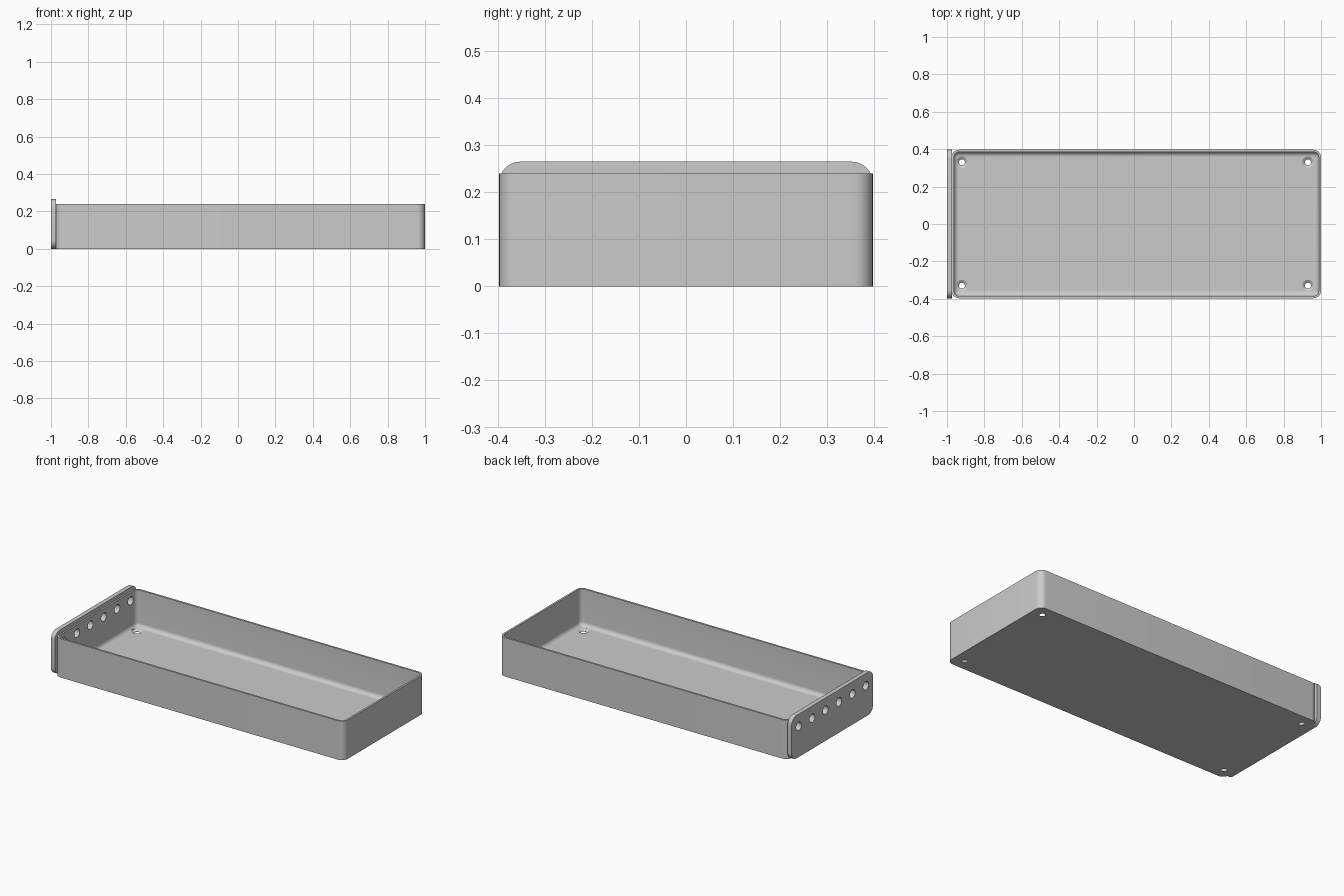
import bpy
import bmesh
import math
from mathutils import Matrix, Vector

default = bpy.data.objects.get("Cube")
if default:
    bpy.data.objects.remove(default, do_unlink=True)

GREY = (0.6, 0.6, 0.6, 1)
grey = bpy.data.materials.new("plain grey")
grey.use_nodes = True
grey.diffuse_color = GREY
grey.node_tree.nodes["Principled BSDF"].inputs["Base Color"].default_value = GREY


def rounded_ring(half_w, half_h, radius, z, segments=8):
    """Points of a rounded rectangle at height z."""
    points = []
    for corner, (sx, sy) in enumerate([(1, 1), (-1, 1), (-1, -1), (1, -1)]):
        for i in range(segments + 1):
            a = math.pi / 2 * (corner + i / segments)
            points.append(Vector((sx * (half_w - radius) + radius * math.cos(a),
                                  sy * (half_h - radius) + radius * math.sin(a), z)))
    return points


def circle_ring(radius, z, sides=32):
    angles = [math.tau * i / sides for i in range(sides)]
    return [Vector((radius * math.cos(a), radius * math.sin(a), z)) for a in angles]


def loft(bm, rings, matrix):
    """Capped solid through rings of equal point count."""
    loops = [[bm.verts.new(matrix @ p) for p in ring] for ring in rings]
    for low, high in zip(loops, loops[1:]):
        for i in range(len(low)):
            j = (i + 1) % len(low)
            bm.faces.new((low[i], low[j], high[j], high[i]))
    bm.faces.new(loops[0][::-1])
    bm.faces.new(loops[-1])


def finish(bm, name):
    bmesh.ops.recalc_face_normals(bm, faces=bm.faces)
    mesh = bpy.data.meshes.new(name)
    bm.to_mesh(mesh)
    bm.free()
    mesh.materials.append(grey)
    obj = bpy.data.objects.new(name, mesh)
    bpy.context.collection.objects.link(obj)
    return obj


# Tray: outer wall, rim, inner wall, floor fillet
LEFT, RIGHT, HALF_Y, HEIGHT = -0.975, 1.0, 0.397, 0.24
WALL, CORNER, FILLET = 0.012, 0.04, 0.026
half_x = (RIGHT - LEFT) / 2
profile = [(0, 0), (0, HEIGHT), (WALL, HEIGHT)]
for i in range(9):
    a = math.pi / 2 * i / 8
    profile.append((WALL + FILLET * (1 - math.cos(a)), WALL + FILLET * (1 - math.sin(a))))
bm = bmesh.new()
loft(bm, [rounded_ring(half_x - d, HALF_Y - d, CORNER - d, z) for d, z in profile],
     Matrix.Translation(((LEFT + RIGHT) / 2, 0, 0)))
tray = finish(bm, "tray")

# End plate: rounded upright slab
PLATE_TOP = 0.265
upright = Matrix.Rotation(math.pi / 2, 4, "Y")
bm = bmesh.new()
loft(bm, [rounded_ring(PLATE_TOP / 2, HALF_Y, 0.045, z) for z in (-1, LEFT + 0.002)],
     Matrix.Translation((0, 0, PLATE_TOP / 2)) @ upright)
plate = finish(bm, "end_plate")

# Cutters: countersunk floor holes and a row of plate holes
bm = bmesh.new()
for x in (-0.92, 0.93):
    for y in (-0.33, 0.33):
        loft(bm, [circle_ring(0.016, -0.05), circle_ring(0.016, 0.002),
                  circle_ring(0.031, WALL), circle_ring(0.031, 0.03)],
             Matrix.Translation((x, y, 0)))
floor_cutter = finish(bm, "floor_hole_cutter")

bm = bmesh.new()
for i in range(6):
    loft(bm, [circle_ring(0.026, -0.1), circle_ring(0.026, 0.1)],
         Matrix.Translation((LEFT, (i - 2.5) * 0.131, 0.19)) @ upright)
row_cutter = finish(bm, "row_hole_cutter")

for target, cutters in ((tray, (floor_cutter, row_cutter)), (plate, (row_cutter,))):
    bpy.ops.object.select_all(action="DESELECT")
    bpy.context.view_layer.objects.active = target
    target.select_set(True)
    for cutter in cutters:
        cutter.hide_render = True
        mod = target.modifiers.new("holes", "BOOLEAN")
        mod.operation = "DIFFERENCE"
        mod.solver = "EXACT"
        mod.object = cutter
        bpy.ops.object.modifier_apply(modifier=mod.name)
    bpy.ops.object.shade_smooth_by_angle(angle=math.radians(30))

for cutter in (floor_cutter, row_cutter):
    bpy.data.objects.remove(cutter, do_unlink=True)
